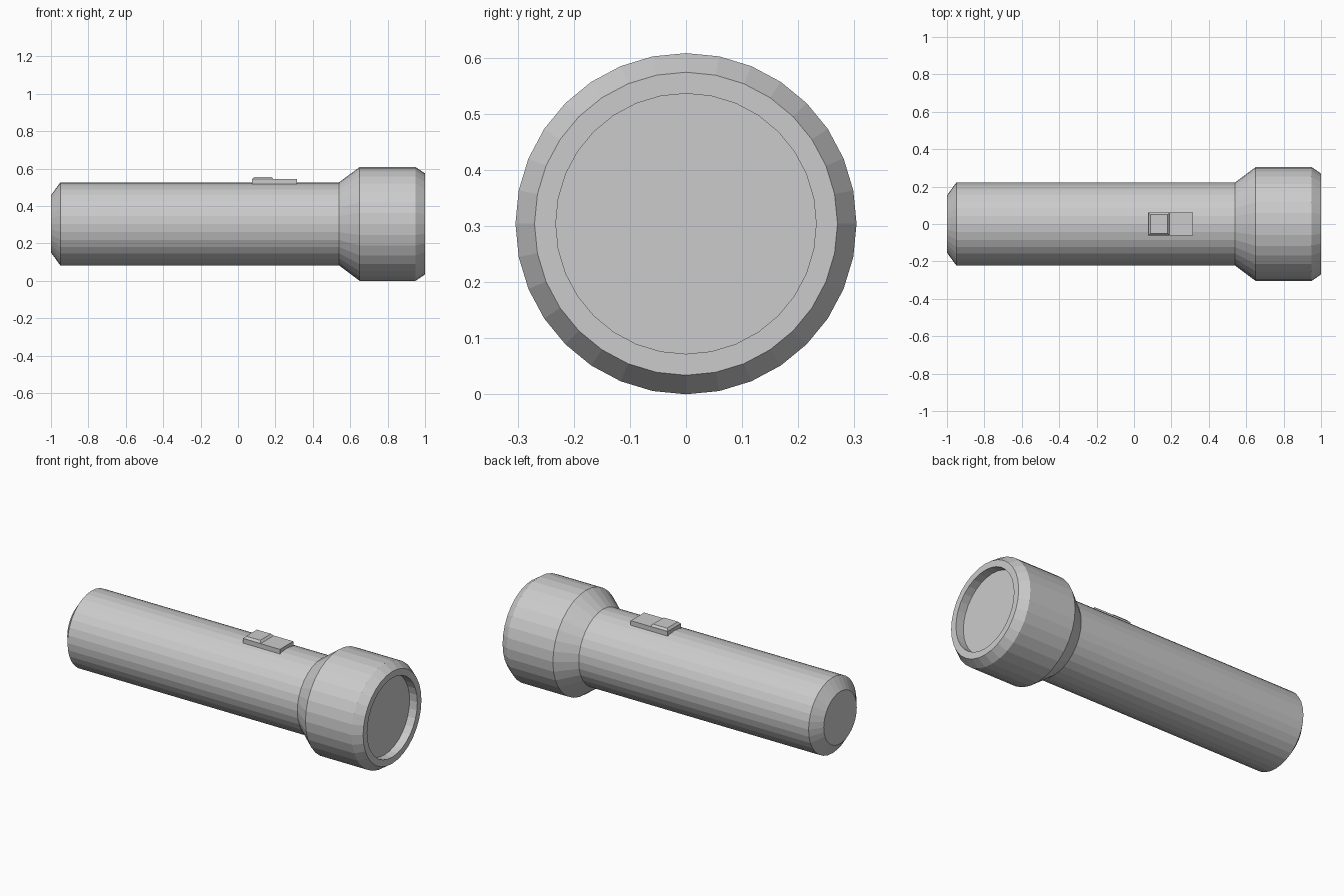
import bpy, bmesh
from math import cos, sin, tau

if "Cube" in bpy.data.objects:
    bpy.data.objects.remove(bpy.data.objects["Cube"])

AXIS_Z = 0.304
SIDES = 32


def add_object(name, bm):
    bmesh.ops.recalc_face_normals(bm, faces=bm.faces)
    mesh = bpy.data.meshes.new(name)
    bm.to_mesh(mesh)
    bm.free()
    obj = bpy.data.objects.new(name, mesh)
    bpy.context.collection.objects.link(obj)
    return obj


def revolve(name, profile):
    """Turn an (x, radius) profile about the long axis, capping both ends."""
    bm = bmesh.new()
    angles = [tau * i / SIDES for i in range(SIDES)]
    rings = [[bm.verts.new((x, r * sin(a), AXIS_Z + r * cos(a))) for a in angles]
             for x, r in profile]
    for a, b in zip(rings, rings[1:]):
        for i in range(SIDES):
            j = (i + 1) % SIDES
            bm.faces.new((a[i], a[j], b[j], b[i]))
    bm.faces.new(rings[0])
    bm.faces.new(rings[-1])
    return add_object(name, bm)


def block(name, x0, x1, half_y, z0, z1, inset=0.0):
    """Box whose top face can be drawn in to give sloping sides."""
    bm = bmesh.new()
    bmesh.ops.create_cube(bm, size=1)
    for v in bm.verts:
        top = v.co.z > 0
        d = inset if top else 0.0
        v.co = (x1 - d if v.co.x > 0 else x0 + d,
                (half_y - d) * (1 if v.co.y > 0 else -1),
                z1 if top else z0)
    return add_object(name, bm)


# Body, flared head, rim and recessed lens seat
revolve("torch_body", [(-1.0, 0.153), (-0.95, 0.222), (0.54, 0.222), (0.65, 0.304),
                       (0.95, 0.304), (1.0, 0.27), (1.0, 0.232), (0.95, 0.232)])

# Slide switch: base plate and raised thumb button
block("switch_plate", 0.075, 0.315, 0.062, 0.517, 0.544)
block("switch_button", 0.076, 0.19, 0.061, 0.543, 0.556, inset=0.011)
